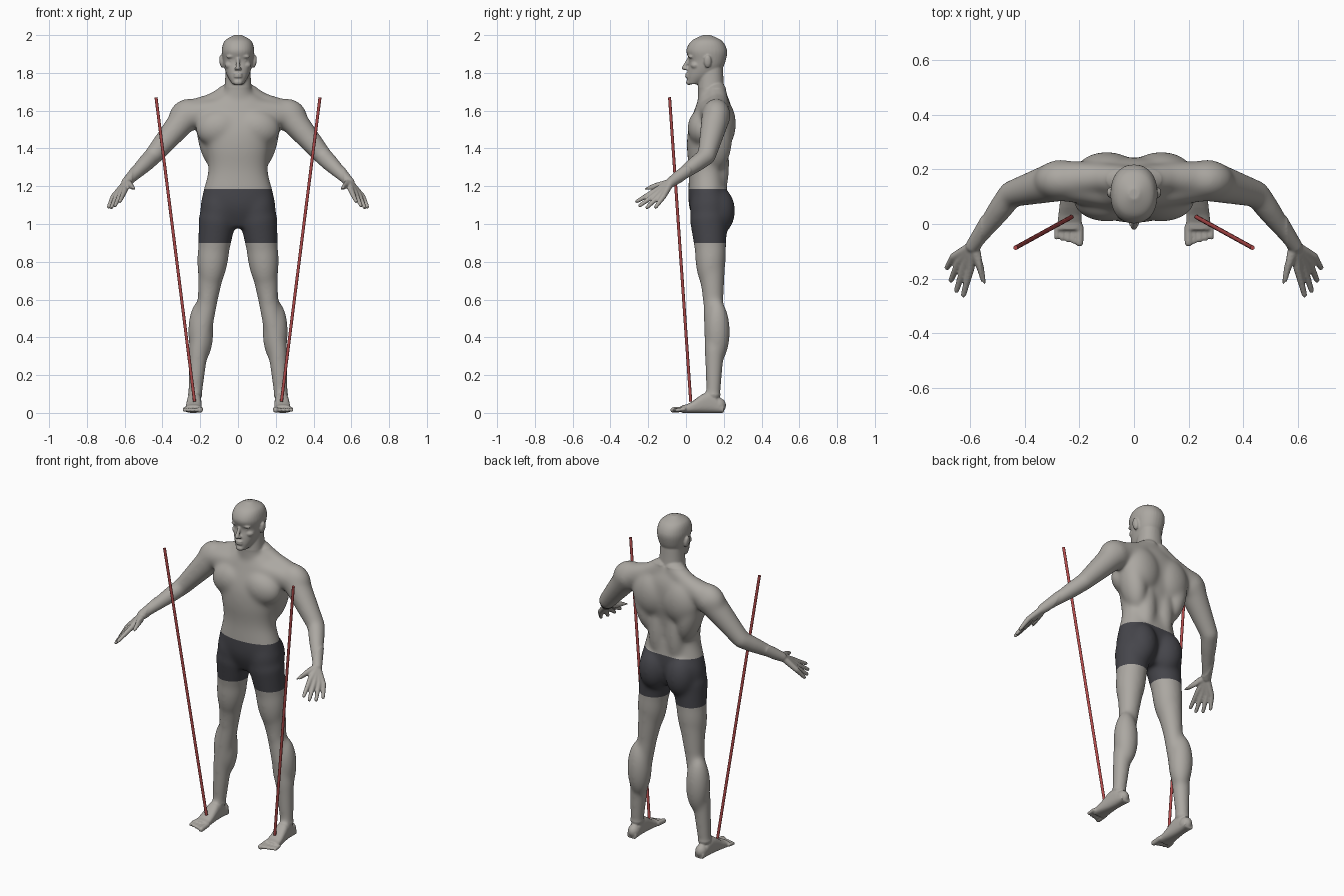
import bpy, bmesh
from math import sin, cos, pi, copysign
from mathutils import Vector, Matrix

cube = bpy.data.objects.get("Cube")
if cube:
    bpy.data.objects.remove(cube)


def material(name, *rgb):
    mat = bpy.data.materials.new(name)
    mat.use_nodes = True
    mat.diffuse_color = (*rgb, 1)
    shader = mat.node_tree.nodes["Principled BSDF"]
    shader.inputs["Base Color"].default_value = mat.diffuse_color
    return mat


skin_material = material("warm grey skin", .41, .39, .36)
shorts_material = material("dark shorts", .06, .06, .07)
pole_material = material("red pole", .45, .07, .07)

bm = bmesh.new()


def oval(centre, across, along, boxiness=.9, count=32):
    """Rounded outline spanned by two half-axis vectors."""
    ring = []
    for i in range(count):
        u, v = cos(2 * pi * i / count), sin(2 * pi * i / count)
        u, v = (copysign(abs(k) ** boxiness, k) for k in (u, v))
        ring.append(centre + across * u + along * v)
    return ring


def loft(rings):
    """Closed skin through a list of outlines."""
    loops = [[bm.verts.new(point) for point in ring] for ring in rings]
    count = len(loops[0])
    for low, high in zip(loops, loops[1:]):
        for i in range(count):
            j = (i + 1) % count
            bm.faces.new((low[i], low[j], high[j], high[i]))
    bm.faces.new(loops[0])
    bm.faces.new(loops[-1])


def curve(a, b, c, d, t):
    """Catmull-Rom value between b and c."""
    return b + t / 2 * (c - a + t * (2*a - 5*b + 4*c - d + t * (3 * (b - c) + d - a)))


def stack(rows, steps=6):
    """Horizontal sections: height, half width, front, back."""
    padded = [rows[0], *rows, rows[-1]]
    rings = []
    for group in zip(padded, padded[1:], padded[2:], padded[3:]):
        for step in range(steps + 1):
            z, half, front, back = (curve(*values, step / steps) for values in zip(*group))
            centre = Vector((0, (front + back) / 2, z))
            rings.append(oval(centre, Vector((half, 0, 0)), Vector((0, (back - front) / 2, 0))))
    loft(rings)


def blob(centre, size, tilt=0):
    placed = (Matrix.Translation(centre) @ Matrix.Rotation(tilt, 4, 'Y')
              @ Matrix.Diagonal((*size, 1)))
    bmesh.ops.create_uvsphere(bm, u_segments=24, v_segments=14, radius=1, matrix=placed)


def limb(points, radii):
    """Tapered segments with a ball at every joint."""
    points = [Vector(point) for point in points]
    for point, radius in zip(points, radii):
        blob(point, (radius, radius, radius))
    for start, end, thick, thin in zip(points, points[1:], radii, radii[1:]):
        axis = end - start
        turn = axis.to_track_quat('Z', 'Y').to_matrix().to_4x4()
        bmesh.ops.create_cone(bm, cap_ends=True, segments=24, radius1=thick, radius2=thin,
                              depth=axis.length,
                              matrix=Matrix.Translation((start + end) / 2) @ turn)


# Landmarks of the left half
shoulder = Vector((.27, .16, 1.575))
elbow = Vector((.45, .11, 1.36))
wrist = Vector((.59, -.08, 1.22))
hip = Vector((.11, .12, 1.02))
knee = Vector((.16, .145, .6))
shin = Vector((.21, .15, .33))
ankle = Vector((.227, .145, .1))

# Chest, shoulder blade, flank and back muscles
blob((.1, .088, 1.51), (.125, .08, .1), .2)
blob((.1, .18, 1.53), (.12, .085, .14))
blob((.145, .16, 1.45), (.068, .085, .17), .2)
blob((.06, .17, 1.32), (.06, .06, .2))

# Trapezius, collar and deltoid
limb([(.03, .16, 1.7), (.13, .17, 1.64), shoulder], [.055, .055, .075])
limb([(.04, .11, 1.61), shoulder], [.06, .075])
blob(shoulder, (.1, .075, .087), .5)

# Arm
limb([shoulder, elbow, elbow.lerp(wrist, .3), wrist], [.078, .05, .046, .027])

# Fingers fanned from the wrist, then the thumb
index_knuckle, little_knuckle = Vector((.6, -.165, 1.175)), Vector((.66, -.12, 1.145))
index_tip, little_tip = Vector((.625, -.26, 1.12)), Vector((.685, -.16, 1.09))
for i in range(4):
    knuckle = index_knuckle.lerp(little_knuckle, i / 3)
    tip = index_tip.lerp(little_tip, i / 3)
    tip += (tip - knuckle) * sin(pi * i / 3) / 4
    limb([wrist, knuckle, tip], [.02, .015, .01])
limb([wrist, (.56, -.16, 1.2), (.546, -.22, 1.185)], [.02, .017, .011])

# Leg with hip, buttock, calf and kneecap
limb([hip, knee, shin, ankle], [.1, .054, .052, .038])
blob(hip.lerp(knee, .4), (.084, .083, .22), -.1)
blob((.1, .12, 1.08), (.1, .1, .15))
blob((.09, .168, 1.07), (.09, .093, .13))
blob((.197, .165, .43), (.068, .068, .17))
blob((.16, .12, .62), (.04, .035, .07))

# Foot: flat sole, arched instep, heel and toes
foot = []
for step in range(9):
    t = step / 8
    height = .04 + .07 * sin(pi * t ** .7) ** 2
    foot.append(oval(Vector((ankle.x + t / 100, .2 - t / 4.5, height / 2)),
                     Vector((.03 + t / 60, 0, 0)), Vector((0, 0, height / 2)), boxiness=.75))
loft(foot)
blob((ankle.x, .172, .04), (.034, .04, .04))
for i in range(5):
    radius = .01 if i else .015
    x = .2 + i / 48
    limb([(x, -.01, .02), (x, i / 200 - .068, .015)], [radius, radius])

# Brow, eyelid, cheek, nostril and ear
blob((.034, .026, 1.888), (.028, .014, .01), .15)
blob((.032, .034, 1.866), (.014, .012, .009))
blob((.042, .05, 1.84), (.028, .026, .02))
blob((.011, .002, 1.822), (.009, .01, .008))
blob((.087, .115, 1.86), (.012, .02, .034), .15)

# Mirror everything so far to the right half
copied = bmesh.ops.duplicate(bm, geom=bm.verts[:] + bm.edges[:] + bm.faces[:])["geom"]
bmesh.ops.scale(bm, vec=(-1, 1, 1),
                verts=[part for part in copied if isinstance(part, bmesh.types.BMVert)])

# Torso, neck and head
stack([(.98, .08, .06, .18), (1.1, .19, .015, .22), (1.28, .158, .015, .21),
       (1.4, .17, .005, .22), (1.5, .19, .012, .24), (1.62, .18, .05, .24), (1.7, .08, .08, .21)])
stack([(1.6, .1, .07, .24), (1.7, .075, .062, .205), (1.84, .063, .07, .195)])
stack([(1.74, .03, .008, .07), (1.78, .055, .006, .15), (1.82, .07, .01, .19),
       (1.865, .08, .016, .21), (1.92, .086, .002, .217), (1.97, .07, .03, .19),
       (2, .02, .09, .13)])

# Nose, lips and chin
limb([(0, .014, 1.875), (0, -.01, 1.826)], [.008, .012])
for z in (1.78, 1.794):
    blob((0, .006, z), (.023, .011, .006))
blob((0, .014, 1.75), (.024, .014, .015))

bmesh.ops.recalc_face_normals(bm, faces=bm.faces)
body = bpy.data.objects.new("body", bpy.data.meshes.new("body"))
bm.to_mesh(body.data)
bm.free()
bpy.context.collection.objects.link(body)

# Fuse the forms into one skin
remesh = body.modifiers.new("fuse", 'REMESH')
remesh.mode = 'VOXEL'
remesh.voxel_size = .005
relax = body.modifiers.new("relax", 'SMOOTH')
relax.iterations = 4
depsgraph = bpy.context.evaluated_depsgraph_get()
fused = bpy.data.meshes.new_from_object(body.evaluated_get(depsgraph))
body.modifiers.clear()
body.data = fused
fused.materials.clear()
fused.materials.append(skin_material)
fused.materials.append(shorts_material)

# Blend the muscles of trunk and limbs, leaving face, hands and feet crisp
bm = bmesh.new()
bm.from_mesh(fused)
trunk = [v for v in bm.verts if ankle.z < v.co.z < 1.72 and abs(v.co.x) < wrist.x - .03]
for repeat in range(60):
    bmesh.ops.smooth_vert(bm, verts=trunk, factor=.5,
                          use_axis_x=True, use_axis_y=True, use_axis_z=True)

# Cut clean waist and hem lines, then colour the shorts
waist, hem = 1.185, .9
for height in (waist, hem):
    bmesh.ops.bisect_plane(bm, geom=bm.verts[:] + bm.edges[:] + bm.faces[:],
                           plane_co=(0, 0, height), plane_no=(0, 0, 1))
for face in bm.faces:
    centre = face.calc_center_median()
    face.material_index = int(hem < centre.z < waist and abs(centre.x) < shoulder.x)
    face.smooth = True
bm.to_mesh(fused)
bm.free()

# Slanted poles
for side, name in ((1, "left_pole"), (-1, "right_pole")):
    low, high = Vector((side * .23, .025, .06)), Vector((side * .434, -.087, 1.67))
    axis = high - low
    bpy.ops.mesh.primitive_cylinder_add(vertices=16, radius=.008, depth=axis.length,
                                        location=(low + high) / 2,
                                        rotation=axis.to_track_quat('Z', 'Y').to_euler())
    pole = bpy.context.object
    pole.name = name
    pole.data.materials.append(pole_material)
    bpy.ops.object.shade_smooth_by_angle()
